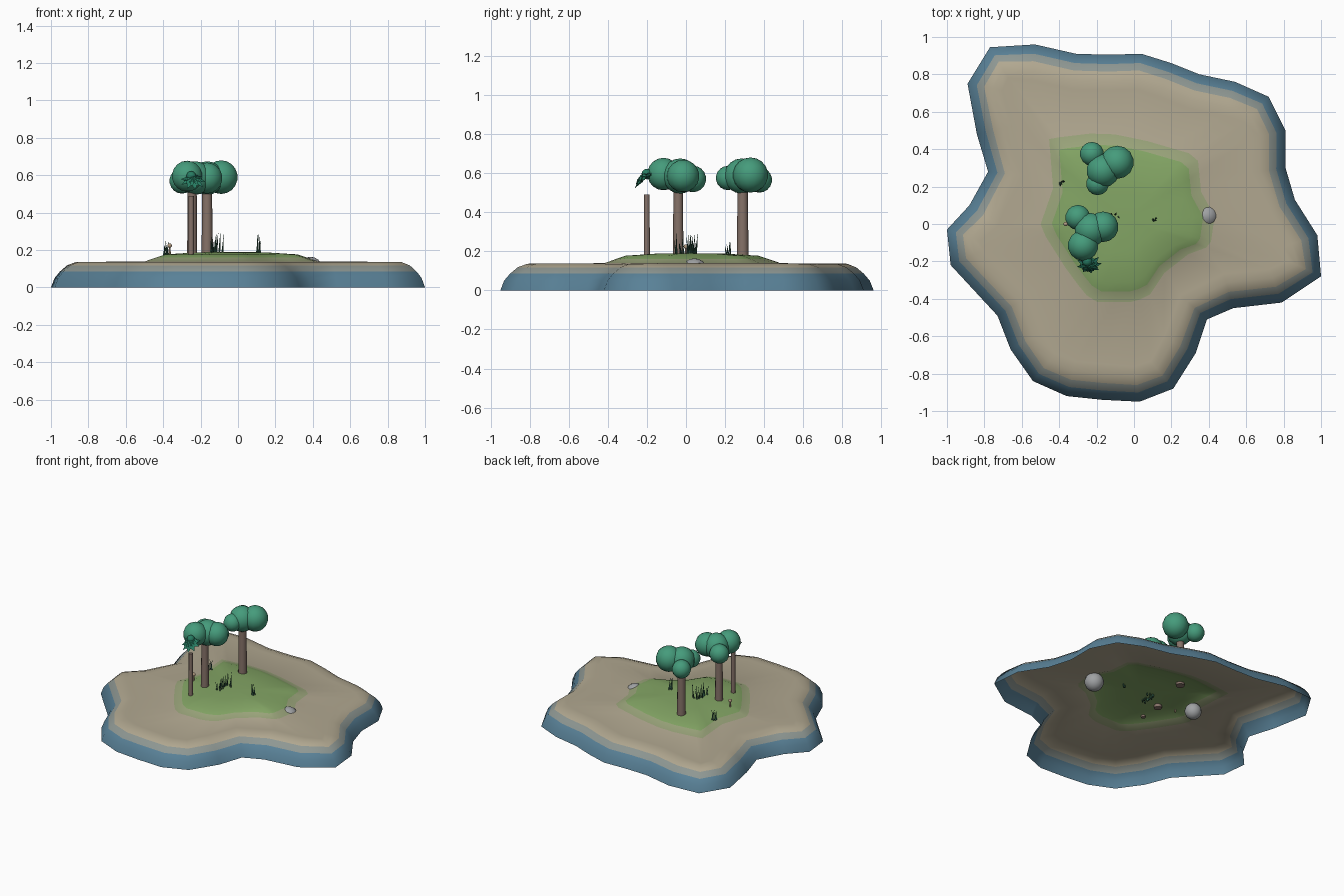
import bpy, bmesh, math, random
from mathutils import Vector, Matrix

if "Cube" in bpy.data.objects:
    bpy.data.objects.remove(bpy.data.objects["Cube"])

random.seed(4)

def mat(name, r, g, b):
    m = bpy.data.materials.new(name)
    m.diffuse_color = (r, g, b, 1)
    m.use_nodes = True
    m.node_tree.nodes["Principled BSDF"].inputs["Base Color"].default_value = m.diffuse_color
    return m

WATER = mat("water", 0.10, 0.22, 0.31)
WET = mat("wet_sand", 0.27, 0.31, 0.29)
SAND = mat("sand", 0.44, 0.39, 0.28)
EDGE = mat("grass_edge", 0.33, 0.38, 0.20)
GRASS = mat("grass", 0.23, 0.38, 0.13)
LEAF = mat("foliage", 0.06, 0.33, 0.20)
FROND = mat("frond", 0.02, 0.20, 0.12)
BLADE = mat("blade", 0.03, 0.10, 0.06)
BARK = mat("bark", 0.24, 0.17, 0.14)
TAN = mat("mushroom", 0.45, 0.33, 0.22)
ROCK = mat("rock", 0.35, 0.36, 0.37)

def finish(bm, name, mats, smooth=True):
    me = bpy.data.meshes.new(name)
    bm.to_mesh(me)
    bm.free()
    for m in mats:
        me.materials.append(m)
    for p in me.polygons:
        p.use_smooth = smooth
    ob = bpy.data.objects.new(name, me)
    bpy.context.collection.objects.link(ob)
    return ob

# Island shell, open underneath
shore = [(1, -.28), (.98, -.06), (.86, .13), (.81, .3), (.81, .5), (.72, .68), (.54, .76),
         (.35, .8), (.2, .86), (.04, .91), (-.14, .905), (-.31, .91), (-.53, .96), (-.77, .945),
         (-.89, .75), (-.84, .48), (-.78, .28), (-.88, .1), (-1, -.03), (-.98, -.22),
         (-.73, -.49), (-.66, -.67), (-.54, -.84), (-.36, -.92), (-.17, -.94), (.03, -.95),
         (.21, -.88), (.33, -.69), (.39, -.51), (.53, -.45), (.79, -.42)]
lawn = [(-.40, .40), (-.15, .43), (.05, .39), (.29, .32), (.31, .12), (.37, .04), (.35, -.1),
        (.16, -.17), (.1, -.31), (0, -.36), (-.2, -.36), (-.29, -.25), (-.4, -.09),
        (-.44, 0), (-.38, .15)]
shore = [Vector(p) for p in shore]
lawn = [Vector(p) for p in lawn]
C = Vector((-.04, .02))
n = len(shore)

def inset(d):
    out = []
    for i, p in enumerate(shore):
        a = (p - shore[i - 1]).normalized()
        b = (shore[(i + 1) % n] - p).normalized()
        t = (a + b).normalized()
        out.append(p + Vector((-t.y, t.x)) * d)
    return out

def lawn_at(p):
    # lawn edge in the direction of p from the centre
    d = (p - C).normalized()
    for i, a in enumerate(lawn):
        b = lawn[i - 1]
        e, q = b - a, a - C
        k = d.x * e.y - d.y * e.x
        if abs(k) < 1e-9:
            continue
        t = (q.x * e.y - q.y * e.x) / k
        s = (q.x * d.y - q.y * d.x) / k
        if t > 0 and -1e-6 <= s <= 1 + 1e-6:
            return q + e * s
    return d * .35

rings = [([(p.x, p.y, z) for p in inset(d)], m) for d, z, m in
         [(0, 0, 0), (.02, .05, 0), (.05, .085, 0), (.09, .118, 1), (.14, .136, 2), (.19, .137, 2)]]
dirs = [lawn_at(p) for p in inset(.19)]
for s, z, m in [(1.15, .139, 2), (1.0, .16, 3), (.87, .177, 4), (.45, .188, 4)]:
    rings.append(([(C.x + v.x * s, C.y + v.y * s, z) for v in dirs], m))

bm = bmesh.new()
prev = None
for pts, m in rings:
    cur = [bm.verts.new(p) for p in pts]
    if prev:
        for i in range(n):
            j = (i + 1) % n
            bm.faces.new((prev[i], prev[j], cur[j], cur[i])).material_index = m
    prev = cur
top = bm.verts.new((C.x, C.y, .19))
for i in range(n):
    bm.faces.new((prev[i], prev[(i + 1) % n], top)).material_index = 4
finish(bm, "island", [WATER, WET, SAND, EDGE, GRASS])

# Helpers for round parts
def balls(name, items, m):
    bm = bmesh.new()
    for x, y, z, r in items:
        bmesh.ops.create_uvsphere(bm, u_segments=14, v_segments=9, radius=r,
                                  matrix=Matrix.Translation((x, y, z)))
    return finish(bm, name, [m])

def post(name, x, y, z0, z1, r0, r1, m, segs=12):
    bm = bmesh.new()
    bmesh.ops.create_cone(bm, cap_ends=True, segments=segs, radius1=r0, radius2=r1,
                          depth=z1 - z0, matrix=Matrix.Translation((x, y, (z0 + z1) / 2)))
    ob = finish(bm, name, [m])
    bpy.context.view_layer.objects.active = ob
    ob.select_set(True)
    bpy.ops.object.shade_smooth_by_angle(angle=math.radians(40))
    ob.select_set(False)

# Trees
post("rear_trunk", -.165, .29, .165, .55, .030, .026, BARK)
post("middle_trunk", -.245, -.04, .165, .55, .027, .024, BARK)
post("front_trunk", -.25, -.2, .165, .49, .015, .014, BARK)
balls("rear_crown", [(-.165, .285, .585, .09), (-.09, .33, .59, .09),
                     (-.225, .375, .565, .065), (-.195, .215, .575, .062)], LEAF)
balls("middle_crown", [(-.23, -.03, .585, .09), (-.165, -.015, .585, .083),
                       (-.3, .035, .57, .068), (-.272, -.115, .595, .083)], LEAF)

# Small drooping frond crown
balls("frond_bud", [(-.25, -.2, .595, .027)], FROND)
bm = bmesh.new()
tilt = Matrix.Translation((-.24, -.215, .57)) @ Matrix.Rotation(math.radians(38), 4, 'X')
for layer in range(2):
    for k in range(9):
        rot = Matrix.Rotation((k + layer * .5) * math.tau / 9, 4, 'Z')
        L = .068 - .018 * layer
        z = .012 * layer
        pts = [(0, 0, z + .014), (L * .55, -.016, z + .006), (L, 0, z - .008),
               (L * .55, .016, z + .006), (L * .5, 0, z - .008)]
        a, b, c, d, e = [bm.verts.new(tilt @ rot @ Vector(p)) for p in pts]
        for f in ((a, b, c), (a, c, d), (a, e, b), (b, e, c), (c, e, d), (d, e, a)):
            bm.faces.new(f)
finish(bm, "fronds", [FROND], False)

# Grass tufts
def tuft(name, x, y, sx, sy, count, zmin, zmax):
    bm = bmesh.new()
    for _ in range(count):
        px, py = x + random.uniform(-sx, sx), y + random.uniform(-sy, sy)
        h = random.uniform(zmin, zmax) - .17
        g = bmesh.ops.create_cone(bm, cap_ends=True, segments=4, radius1=.006, radius2=.0005,
                                  depth=h, matrix=Matrix.Translation((px, py, .17 + h / 2)))
        lean = Vector((random.uniform(-.015, .015), random.uniform(-.015, .015), 0))
        for v in g["verts"]:
            if v.co.z > .17 + h / 2:
                v.co += lean
    finish(bm, name, [BLADE], False)

tuft("centre_tuft", -.115, 0, .035, .06, 16, .23, .295)
tuft("right_tuft", .11, .03, .01, .012, 5, .23, .285)
tuft("left_tuft", -.385, .22, .012, .012, 5, .22, .28)

# Mushroom
post("mushroom_stem", -.365, 0, .16, .22, .006, .005, TAN, 8)
balls("mushroom_cap", [(-.365, 0, .224, .012)], TAN)

# Rocks, mostly buried
balls("right_rock", [(.388, .043, .098, .066)], ROCK)
balls("buried_rock", [(-.38, .17, .098, .058)], ROCK)
